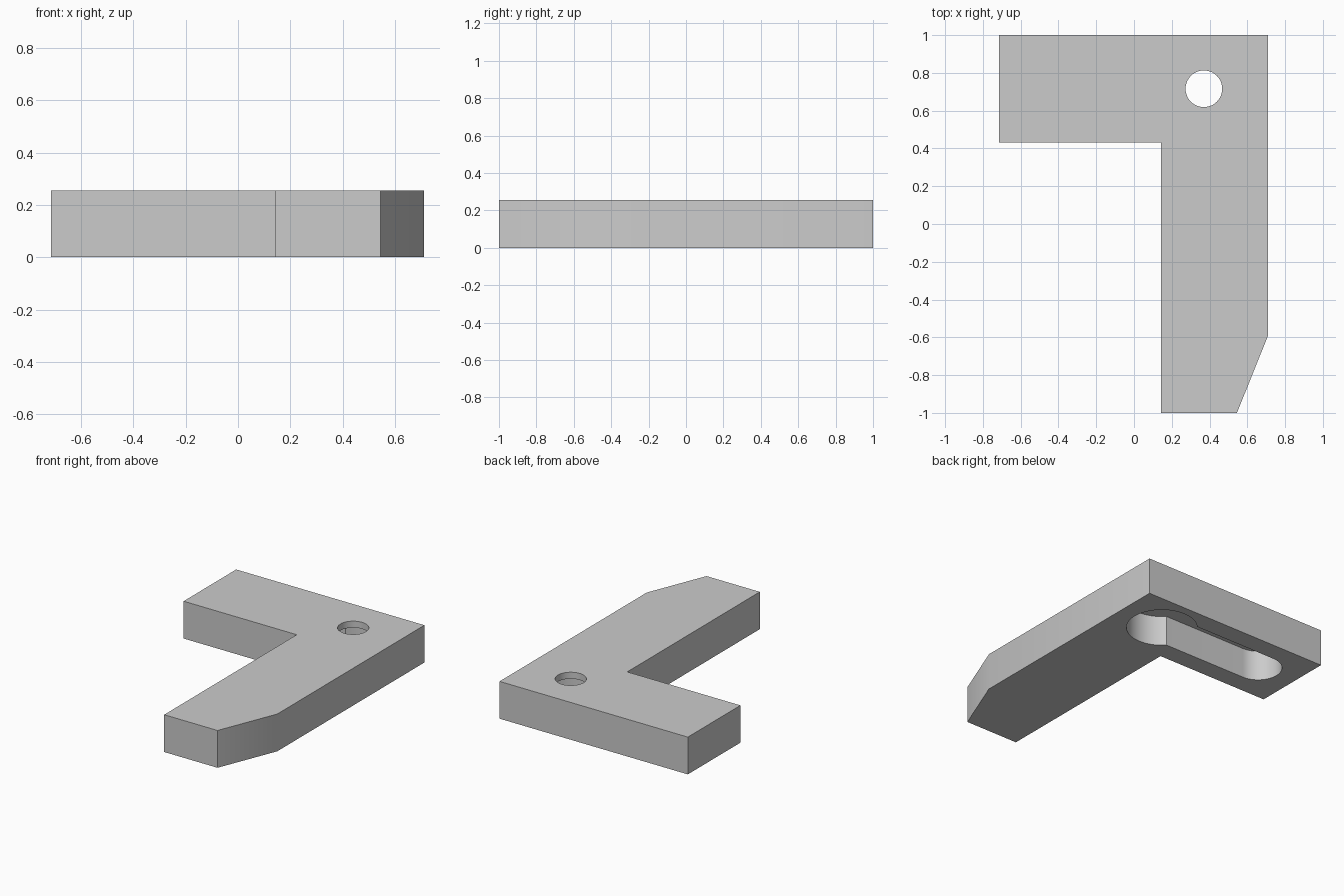
import bpy
import bmesh
from math import asin, cos, sin, pi, radians

cube = bpy.data.objects.get("Cube")
if cube:
    bpy.data.objects.remove(cube, do_unlink=True)

THICK = 0.255        # plate thickness
DEPTH = 0.21         # depth of the pocket under the short arm
HOLE = (0.37, 0.716)  # centre of the through hole

grey = bpy.data.materials.new("plain grey")
grey.use_nodes = True
grey.diffuse_color = (0.6, 0.6, 0.6, 1)
grey.node_tree.nodes["Principled BSDF"].inputs["Base Color"].default_value = (0.6, 0.6, 0.6, 1)


def prism(name, outline, z0, z1):
    """Extrude a closed outline between two heights."""
    bm = bmesh.new()
    base = bm.faces.new([bm.verts.new((x, y, z0)) for x, y in outline])
    top = bmesh.ops.extrude_face_region(bm, geom=[base])["geom"]
    verts = [v for v in top if isinstance(v, bmesh.types.BMVert)]
    bmesh.ops.translate(bm, verts=verts, vec=(0, 0, z1 - z0))
    bmesh.ops.recalc_face_normals(bm, faces=bm.faces)
    mesh = bpy.data.meshes.new(name)
    bm.to_mesh(mesh)
    bm.free()
    mesh.materials.append(grey)
    obj = bpy.data.objects.new(name, mesh)
    bpy.context.collection.objects.link(obj)
    return obj


def arc(cx, cy, r, start, end, steps):
    angles = [start + (end - start) * i / steps for i in range(steps + 1)]
    return [(cx + r * cos(a), cy + r * sin(a)) for a in angles]


# L-shaped plate with a tapered toe
plate = prism("bracket_plate", [
    (-0.714, 1), (-0.714, 0.432), (0.142, 0.432), (0.142, -1),
    (0.545, -1), (0.71, -0.59), (0.71, 1)], 0, THICK)

# Keyhole-shaped pocket: round recess joined to a narrower slot
recess_r, slot_r, slot_x = 0.225, 0.152, -0.43
join = asin(slot_r / recess_r)
keyhole = arc(*HOLE, recess_r, join - pi, pi - join, 56)
keyhole += arc(slot_x, HOLE[1], slot_r, pi / 2, 3 * pi / 2, 32)
pocket = prism("pocket_cutter", keyhole, -0.1, DEPTH)

# Round hole through the top skin
hole = prism("hole_cutter", arc(*HOLE, 0.097, 0, 2 * pi, 48)[:-1], DEPTH - 0.1, THICK + 0.1)

bpy.context.view_layer.objects.active = plate
for cutter in (pocket, hole):
    cutter.hide_render = True
    cut = plate.modifiers.new(cutter.name, "BOOLEAN")
    cut.operation = "DIFFERENCE"
    cut.solver = "EXACT"
    cut.object = cutter
    bpy.ops.object.modifier_apply(modifier=cut.name)
    bpy.data.objects.remove(cutter, do_unlink=True)

# Smooth round walls, crisp corners
bpy.ops.object.select_all(action="DESELECT")
plate.select_set(True)
bpy.ops.object.shade_smooth_by_angle(angle=radians(30))
